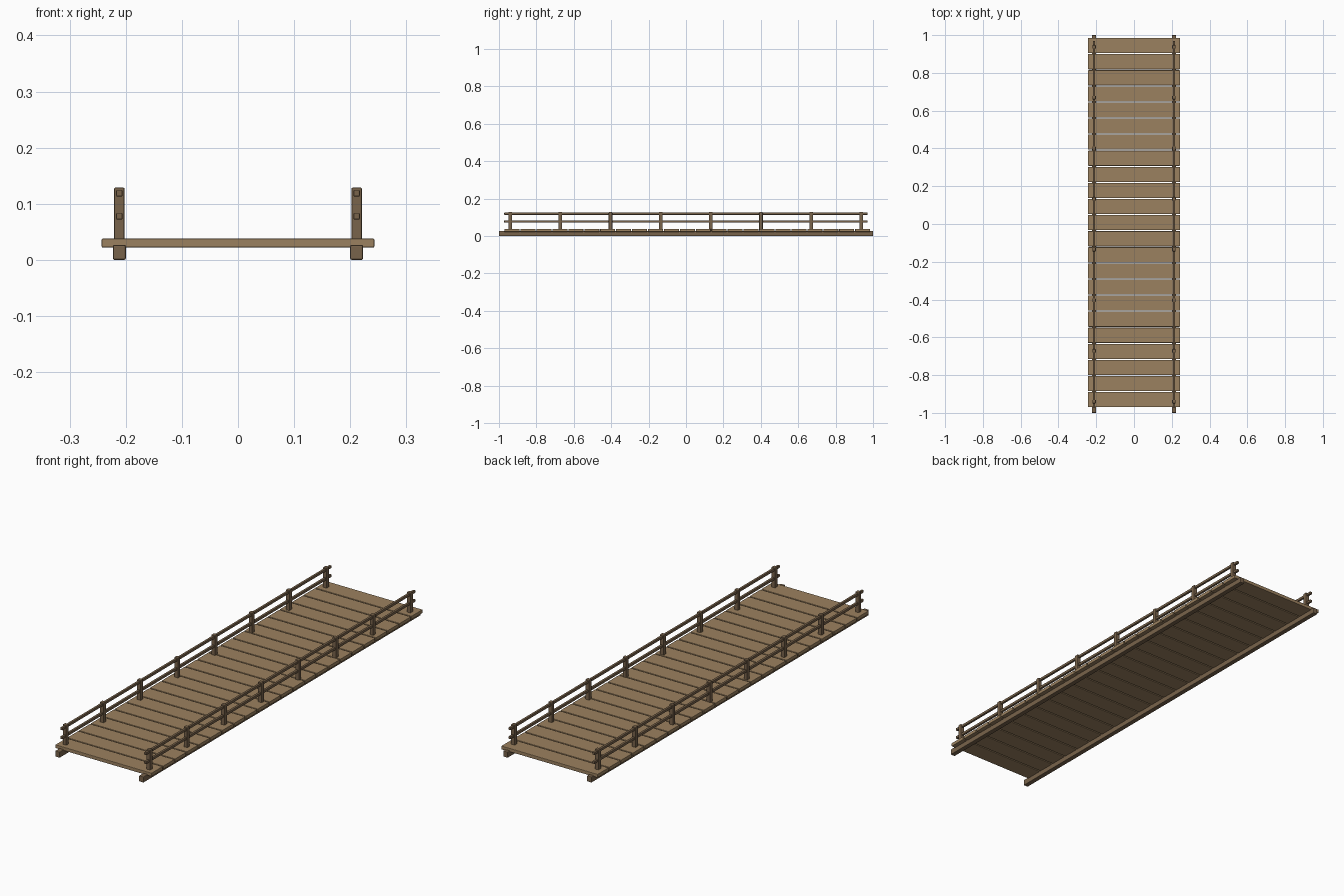
import bpy, bmesh
from mathutils import Matrix, Vector

if "Cube" in bpy.data.objects:
    bpy.data.objects.remove(bpy.data.objects["Cube"])


def material(name, rgb):
    m = bpy.data.materials.new(name)
    m.diffuse_color = (*rgb, 1)
    m.use_nodes = True
    m.node_tree.nodes["Principled BSDF"].inputs["Base Color"].default_value = m.diffuse_color
    return m


DECK = material("plank_wood", (0.33, 0.22, 0.115))
FRAME = material("frame_wood", (0.19, 0.125, 0.07))


def timber(name, lo, hi, mat, bevel):
    """Box between two corners with chamfered edges."""
    lo, hi = Vector(lo), Vector(hi)
    bm = bmesh.new()
    bmesh.ops.create_cube(bm, size=1, matrix=Matrix.Translation((lo + hi) / 2)
                          @ Matrix.Diagonal((*(hi - lo), 1)))
    bmesh.ops.bevel(bm, geom=bm.edges[:], offset=bevel, segments=2,
                    profile=0.5, affect='EDGES')
    me = bpy.data.meshes.new(name)
    bm.to_mesh(me)
    bm.free()
    me.materials.append(mat)
    ob = bpy.data.objects.new(name, me)
    bpy.context.collection.objects.link(ob)
    return ob


# deck planks
COUNT, PITCH, GAP, START = 23, 0.0852, 0.005, -0.97
for i in range(COUNT):
    y = START + i * PITCH
    timber(f"deck_plank_{i + 1}", (-0.243, y, 0.022),
           (0.243, y + PITCH - GAP, 0.038), DECK, 0.002)

for side, x in (("left", -0.2115), ("right", 0.2115)):
    # long beam under the deck
    timber(f"{side}_beam", (x - 0.0115, -1, 0), (x + 0.0115, 1, 0.027),
           FRAME, 0.003)
    # railing posts
    for i in range(8):
        y = -0.94 + i * 0.2682
        timber(f"{side}_post_{i + 1}", (x - 0.0095, y - 0.0095, 0.026),
               (x + 0.0095, y + 0.0095, 0.129), FRAME, 0.003)
    # two handrails
    for label, z in (("lower", 0.078), ("upper", 0.119)):
        timber(f"{side}_{label}_rail", (x - 0.0055, -0.972, z - 0.006),
               (x + 0.0055, 0.97, z + 0.006), FRAME, 0.002)
